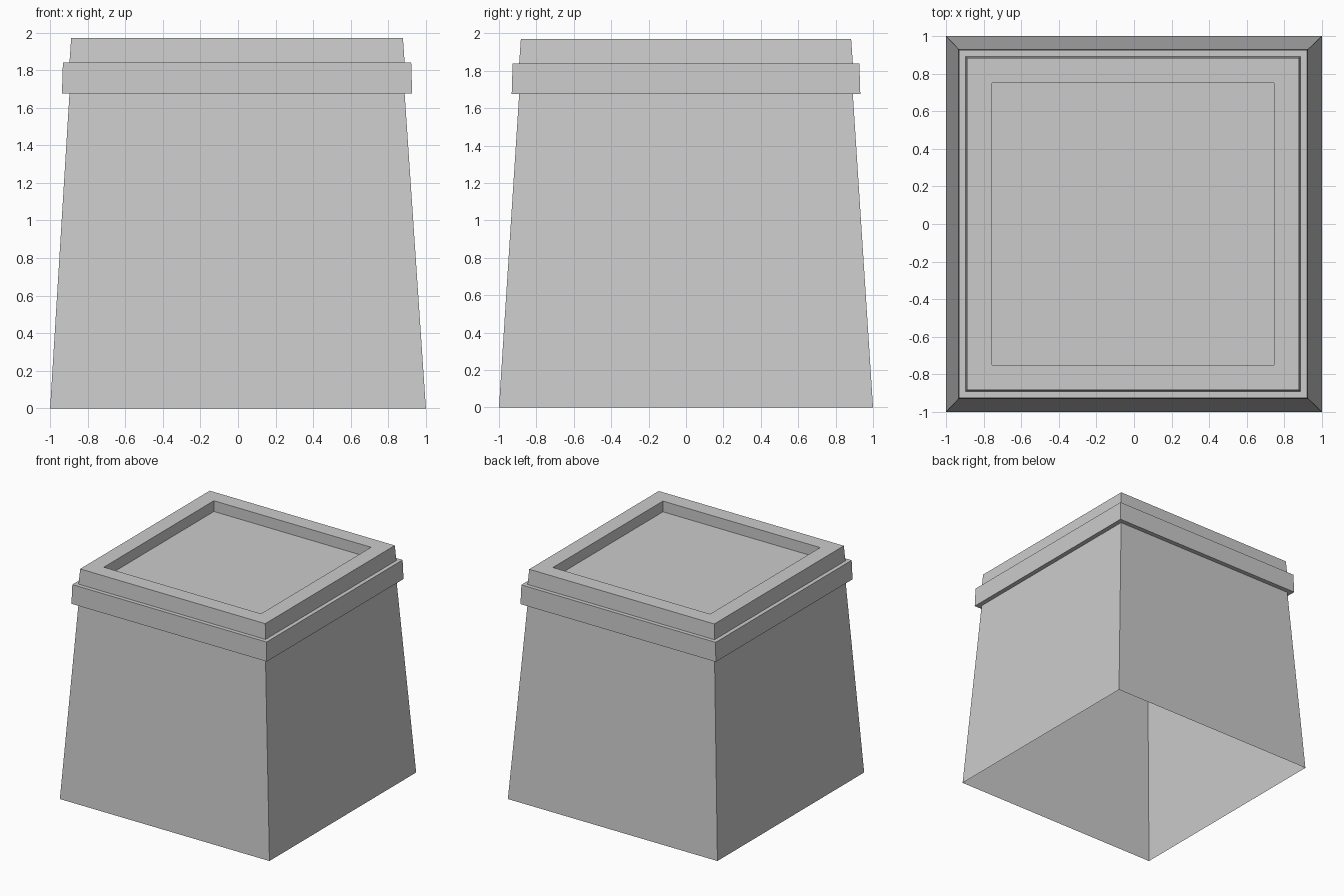
import bpy
import bmesh

default_cube = bpy.data.objects.get("Cube")
if default_cube:
    bpy.data.objects.remove(default_cube, do_unlink=True)

# One plain grey for every part
grey = bpy.data.materials.new("plain_grey")
colour = (0.6, 0.6, 0.6, 1.0)
grey.use_nodes = True
grey.diffuse_color = colour
bsdf = next(n for n in grey.node_tree.nodes if n.type == 'BSDF_PRINCIPLED')
bsdf.inputs["Base Color"].default_value = colour

CORNERS = [(-1, -1), (1, -1), (1, 1), (-1, 1)]
SHIFT = -0.005  # the upper parts sit slightly off centre


def square_loft(name, profile, capped=False):
    """Join square rings given as (half width, height, x offset)."""
    bm = bmesh.new()
    rings = [[bm.verts.new((sx * half + dx, sy * half, z)) for sx, sy in CORNERS]
             for half, z, dx in profile]
    for low, high in zip(rings, rings[1:]):
        for i in range(4):
            j = (i + 1) % 4
            bm.faces.new((low[i], low[j], high[j], high[i]))
    if capped:
        bm.faces.new(rings[-1])
    mesh = bpy.data.meshes.new(name)
    bm.to_mesh(mesh)
    bm.free()
    mesh.materials.append(grey)
    obj = bpy.data.objects.new(name, mesh)
    bpy.context.scene.collection.objects.link(obj)
    return obj


BODY_TOP = (0.892, 1.675, SHIFT)
RIM_BASE = (0.892, 1.84, SHIFT)

# Tapered hollow body, open underneath
square_loft("body", [(1.0, 0.0, 0.0), BODY_TOP])

# Projecting collar with a ledge below and above
square_loft("collar", [BODY_TOP, (0.932, 1.675, SHIFT),
                       (0.927, 1.84, SHIFT), RIM_BASE])

# Raised rim with a shallow square recess
square_loft("rim_and_recess", [RIM_BASE, (0.883, 1.97, SHIFT),
                               (0.75, 1.97, SHIFT), (0.75, 1.877, SHIFT)],
            capped=True)
